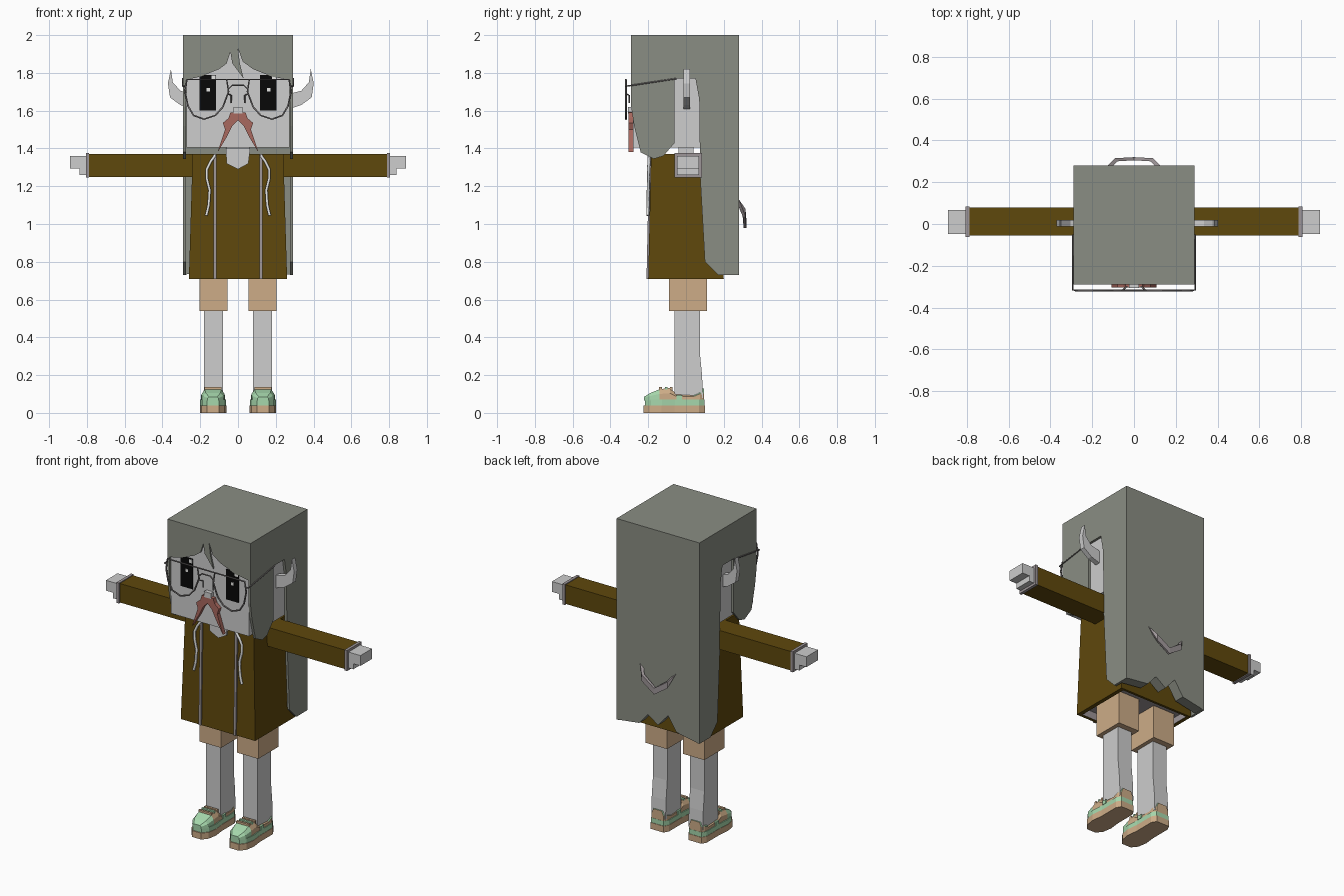
import bpy, bmesh
from mathutils import Vector

cube = bpy.data.objects.get("Cube")
if cube:
    bpy.data.objects.remove(cube, do_unlink=True)


def material(name, r, g, b):
    lin = [((c / 255 + 0.055) / 1.055) ** 2.4 for c in (r, g, b)] + [1]
    m = bpy.data.materials.new(name)
    m.use_nodes = True
    m.diffuse_color = lin
    m.node_tree.nodes["Principled BSDF"].inputs["Base Color"].default_value = lin
    return m


HAIR = material("grey green hair", 138, 141, 131)
SKIN = material("pale skin", 205, 205, 205)
COAT = material("brown cloth", 95, 72, 12)
TAN = material("tan cloth", 205, 172, 135)
MINT = material("mint", 166, 215, 172)
RUST = material("rust moustache", 168, 104, 94)
METAL = material("dull metal", 118, 114, 114)
TRIM = material("grey trim", 158, 150, 152)
BLACK = material("black", 8, 8, 8)
WHITE = material("white", 232, 232, 230)


def finish(name, bm, *mats):
    bmesh.ops.recalc_face_normals(bm, faces=bm.faces)
    me = bpy.data.meshes.new(name)
    bm.to_mesh(me)
    bm.free()
    for m in mats:
        me.materials.append(m)
    ob = bpy.data.objects.new(name, me)
    bpy.context.collection.objects.link(ob)
    return ob


def loft(name, rings, *mats):
    """Skin a list of equal-length rings and cap both ends."""
    bm = bmesh.new()
    vs = [[bm.verts.new(p) for p in ring] for ring in rings]
    n = len(vs[0])
    for a, b in zip(vs, vs[1:]):
        for i in range(n):
            bm.faces.new((a[i], a[(i + 1) % n], b[(i + 1) % n], b[i]))
    bm.faces.new(vs[0])
    bm.faces.new(vs[-1])
    return finish(name, bm, *mats)


def prism(name, pts, axis, a, b, mat):
    """Extrude a flat outline along one axis from a to b."""
    place = {"x": lambda p, d: (d, p[0], p[1]),
             "y": lambda p, d: (p[0], d, p[1]),
             "z": lambda p, d: (p[0], p[1], d)}[axis]
    return loft(name, [[place(p, d) for p in pts] for d in (a, b)], mat)


def rect(x0, x1, y0, y1):
    return [(x0, y0), (x1, y0), (x1, y1), (x0, y1)]


def box(name, x0, x1, y0, y1, z0, z1, mat):
    return prism(name, rect(x0, x1, y0, y1), "z", z0, z1, mat)


def wire(name, pts, radius, mat, closed=False):
    cu = bpy.data.curves.new(name, "CURVE")
    cu.dimensions = "3D"
    cu.bevel_depth = radius
    cu.bevel_resolution = 1
    cu.use_fill_caps = True
    sp = cu.splines.new("POLY")
    sp.points.add(len(pts) - 1)
    for q, p in zip(sp.points, pts):
        q.co = (*p, 1)
    sp.use_cyclic_u = closed
    tmp = bpy.data.objects.new(name + "_path", cu)
    bpy.context.collection.objects.link(tmp)
    me = bpy.data.meshes.new_from_object(tmp.evaluated_get(bpy.context.evaluated_depsgraph_get()))
    bpy.data.objects.remove(tmp)
    me.materials.clear()
    me.materials.append(mat)
    bpy.context.collection.objects.link(bpy.data.objects.new(name, me))


SIDES = (("left", 1), ("right", -1))

# Hair shell: crown, fringe, ragged back curtain and side panels
box("hair_crown", -.29, .29, -.29, .28, 1.93, 2, HAIR)
fringe = [(-.29, 1.99), (-.29, 1.76), (-.2, 1.78), (-.1, 1.82), (-.06, 1.85), (-.04, 1.91),
          (-.03, 1.85), (.03, 1.77), (.01, 1.85), (0, 1.93), (.025, 1.86), (.08, 1.82),
          (.18, 1.78), (.29, 1.76), (.29, 1.99)]
prism("hair_fringe", fringe, "y", -.29, -.275, HAIR)
back = [(.29, 1.99), (.29, .73), (.13, .75), (.07, .82), (0, .77), (-.07, .85),
        (-.13, .76), (-.29, .73), (-.29, 1.99)]
prism("hair_back", back, "y", .215, .28, HAIR)
panel = [(-.29, 1.99), (.28, 1.99), (.28, .73), (.17, .73), (.1, .8), (.075, 1.25), (.07, 1.66),
         (.05, 1.77), (-.06, 1.77), (-.06, 1.43), (-.12, 1.36), (-.17, 1.345), (-.24, 1.38),
         (-.275, 1.52), (-.29, 1.62)]
for side, s in SIDES:
    prism(side + "_hair_panel", panel, "x", s * .275, s * .29, HAIR)

# Hair clip: a bowed band on the back curtain
clip = [(-.125, .28, 1.13, 1.125), (-.09, .315, 1.04, 1.08), (0, .32, .98, 1.02),
        (.09, .315, 1.04, 1.08), (.125, .28, 1.13, 1.125)]
loft("hair_clip", [[(x, y, lo), (x, y, hi), (x * .9, y - .015, hi), (x * .9, y - .015, lo)]
                   for x, y, lo, hi in clip], TRIM)

# Head and neck
box("head", -.273, .273, -.28, .21, 1.405, 1.92, SKIN)
box("neck", -.06, .06, -.04, .04, 1.33, 1.41, SKIN)
prism("neck_front", [(-.065, 1.4), (-.06, 1.32), (0, 1.29), (.055, 1.32), (.065, 1.4)],
      "y", -.197, -.17, SKIN)

# Eyes with highlights
for side, s in SIDES:
    cx = s * .16
    box(side + "_eye", cx - .043, cx + .043, -.286, -.28, 1.6, 1.79, BLACK)
    for part, dx, z, r in (("glint", .003, 1.71, .009), ("small_glint", .03, 1.775, .011)):
        x = cx + dx
        box(f"{side}_eye_{part}", x - r, x + r, -.289, -.285, z - r, z + r, WHITE)

# Pointed ears
for side, s in SIDES:
    shift = .015 if s > 0 else -.015
    ear = [(.26, 1.69), (.32, 1.705), (.36, 1.75), (.37, 1.82), (.386, 1.745), (.375, 1.67),
           (.32, 1.63), (.26, 1.61)]
    prism(side + "_ear", [(s * (x + s * shift * s), z) for x, z in ear], "y", -.012, .02, SKIN)

# Nose and moustache
box("nose", -.024, .024, -.306, -.275, 1.585, 1.62, SKIN)
half = [(0, 1.595), (.04, 1.59), (.05, 1.56), (.08, 1.535), (.068, 1.5), (.085, 1.45),
        (.108, 1.38), (.06, 1.46), (.03, 1.52), (0, 1.55)]
for side, s in SIDES:
    prism(side + "_moustache", [(s * x, z) for x, z in half], "y", -.305, -.278, RUST)

# Wire spectacles
lens = [(.27, 1.765), (.06, 1.765), (.05, 1.7), (.08, 1.62), (.12, 1.575), (.18, 1.555),
        (.235, 1.575), (.265, 1.625), (.28, 1.7)]
for side, s in SIDES:
    wire(side + "_lens_rim", [(s * x, -.318, z) for x, z in lens], .005, METAL, True)
    wire(side + "_temple", [(s * .275, -.318, 1.73), (s * .293, -.315, 1.73),
                            (s * .293, -.05, 1.77)], .004, METAL)
    wire(side + "_nose_pad", [(s * .055, -.318, 1.69), (s * .035, -.3, 1.68),
                              (s * .035, -.3, 1.64)], .004, METAL)
wire("brow_bar", [(-.06, -.318, 1.765), (.06, -.318, 1.765)], .004, METAL)
wire("bridge", [(-.055, -.318, 1.71), (-.03, -.318, 1.735), (.03, -.318, 1.735),
                (.055, -.318, 1.71)], .004, METAL)

# Coat with a hollow grey lining at the hem
coat = loft("coat", [[(x, y, z) for x, y in rect(-w, w, y0, y1)] for w, y0, y1, z in
                     ((.235, -.17, .18, .75), (.235, -.18, .185, .71), (.26, -.2, .2, .71),
                      (.24, -.185, .15, 1.37))], COAT, TRIM)
for f in coat.data.polygons:
    if f.center.z < .74 and abs(f.normal.z) < .99 and abs(f.center.x) < .236 and -.19 < f.center.y < .19 \
            or .74 < f.center.z < .76:
        f.material_index = 1

# Zip edges and drawstrings
cord = [(.12, 1.365), (.145, 1.33), (.165, 1.29), (.165, 1.24), (.15, 1.18), (.155, 1.1), (.168, 1.045)]
for side, s in SIDES:
    loft(side + "_zip", [[(x, y, z) for x, y in rect(s * .122 - .008, s * .122 + .008, y0, -.17)]
                         for y0, z in ((-.209, .71), (-.195, 1.37))], TRIM)
    wire(side + "_drawstring", [(s * x, -.196 - (1.37 - z) * .02, z) for x, z in cord], .008, WHITE)

# Arms, cuffs and mitten hands
hand = [(.8, 1.36), (.89, 1.36), (.89, 1.295), (.84, 1.295), (.84, 1.26), (.8, 1.26)]
for side, s in SIDES:
    box(side + "_sleeve", s * .2, s * .79, -.055, .078, 1.25, 1.37, COAT)
    box(side + "_cuff", s * .788, s * .806, -.062, .084, 1.245, 1.375, TRIM)
    prism(side + "_hand", [(s * x, z) for x, z in hand], "y", -.048, .068, SKIN)

# Legs and shorts
for side, s in SIDES:
    box(side + "_shorts_leg", s * .055, s * .205, -.09, .11, .54, .76, TAN)
    loft(side + "_leg", [[(x, y, z) for x, y in rect(s * .08, s * .18, -.062, y1)]
                         for y1, z in ((.09, .08), (.085, .2), (.073, .32), (.073, .56))], SKIN)

# Trainers: layered sole, rounded upper, laces and heel tab
sole = [(.045, .1), (.062, .07), (.062, -.06), (.07, -.13), (.06, -.19), (.032, -.225)]
outline = sole + [(-x, y) for x, y in reversed(sole)]
stations = [(-.222, .03, .085), (-.19, .055, .105), (-.14, .062, .125), (-.085, .058, .132),
            (-.055, .058, .105), (.04, .056, .1), (.075, .054, .128), (.096, .042, .13)]
for side, s in SIDES:
    cx = s * .132
    for part, z0, z1, k, m in (("outsole", 0, .04, 1, TAN), ("midsole", .04, .07, .97, MINT)):
        prism(f"{side}_shoe_{part}", [(cx + x * k, y * k) for x, y in outline], "z", z0, z1, m)
    rings = []
    for y, w, top in stations:
        mid = .07 + (top - .07) * .55
        rings.append([(cx + x * w, y, z) for x, z in ((-1, .065), (-.97, mid), (-.7, top),
                                                      (.7, top), (.97, mid), (1, .065))])
    upper = loft(side + "_shoe_upper", rings, TAN, MINT)
    for f in upper.data.polygons:
        f.material_index = int(f.center.y < -.14 or (f.center.y > .05 and f.center.z > .1))
    for i, y in enumerate((-.135, -.105, -.078)):
        box(f"{side}_shoe_lace_{i}", cx - .045, cx + .045, y - .007, y + .007, .11, .137,
            MINT if i % 2 else TAN)
    box(side + "_shoe_stripe", cx - .063, cx + .063, -.05, -.02, .07, .095, MINT)
